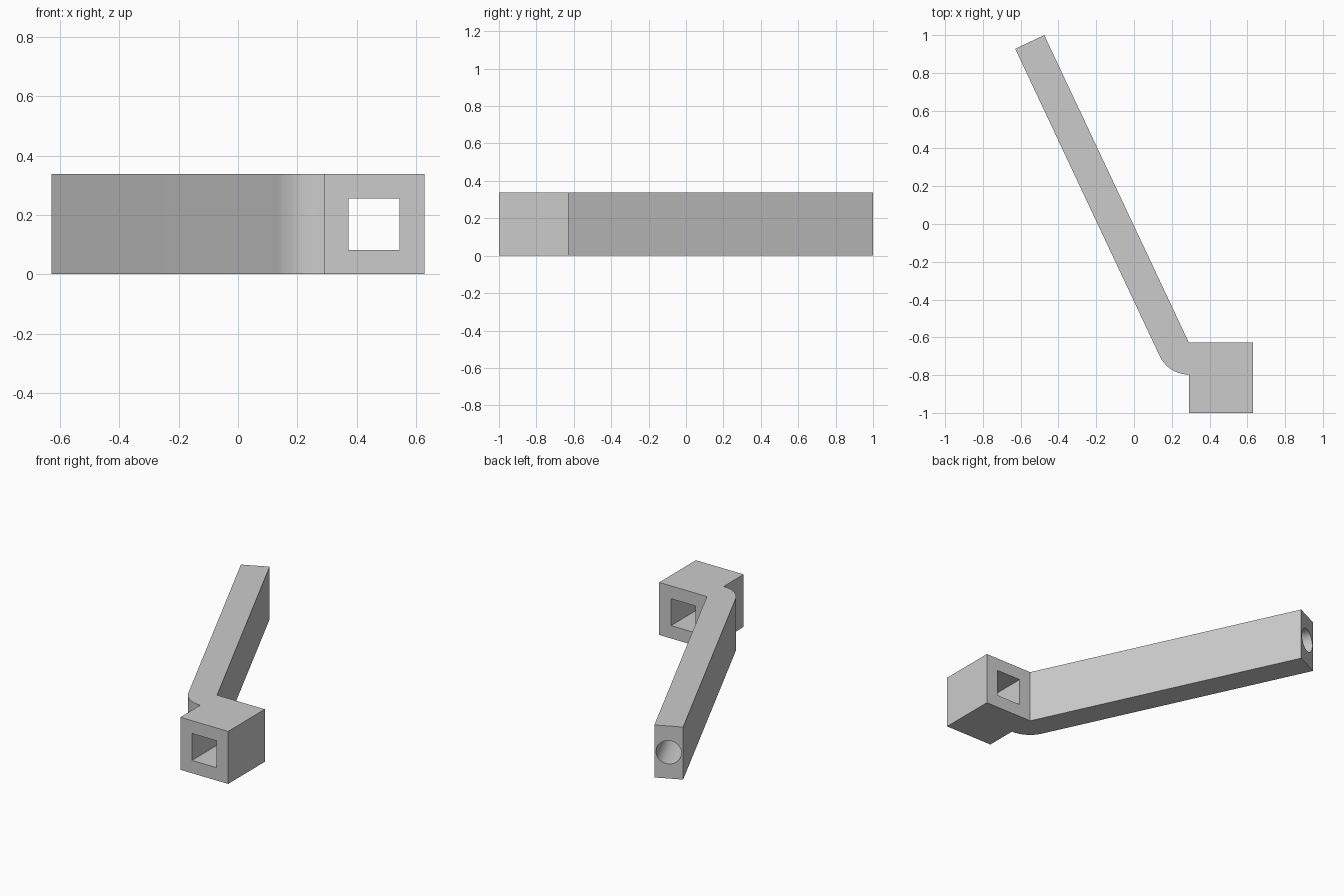
import bpy, bmesh, math
from mathutils import Vector, Matrix

cube = bpy.data.objects.get("Cube")
if cube:
    bpy.data.objects.remove(cube, do_unlink=True)

HEIGHT = 0.338
THICK = 0.17                       # arm thickness in plan
X0, X1 = 0.29, 0.63                # socket block sides
Y0, Y1 = -1.0, -0.627              # socket block front and back
MID = HEIGHT / 2

grey = bpy.data.materials.new("plain grey")
grey.use_nodes = True
colour = (0.6, 0.6, 0.6, 1)
grey.diffuse_color = colour
grey.node_tree.nodes["Principled BSDF"].inputs["Base Color"].default_value = colour


def make_object(name, bm):
    bmesh.ops.recalc_face_normals(bm, faces=bm.faces)
    mesh = bpy.data.meshes.new(name)
    bm.to_mesh(mesh)
    bm.free()
    mesh.materials.append(grey)
    obj = bpy.data.objects.new(name, mesh)
    bpy.context.collection.objects.link(obj)
    return obj


# Bracket outline: arm, rounded elbow and socket block in plan
elbow = Vector((X0, Y1))
inner_end = Vector((-0.475, 1.0))
along = (inner_end - elbow).normalized()
side = Vector((-along.y, along.x))
start = math.atan2(side.y, side.x)
sweep = -math.pi / 2 - start
sweep = (sweep + math.pi) % (2 * math.pi) - math.pi
STEPS = 20
outline = [elbow, inner_end, inner_end + side * THICK]
for i in range(STEPS + 1):
    a = start + sweep * i / STEPS
    outline.append(elbow + THICK * Vector((math.cos(a), math.sin(a))))
outline += [Vector(p) for p in ((X0, Y0), (X1, Y0), (X1, Y1))]

bm = bmesh.new()
base = bm.faces.new([bm.verts.new((p.x, p.y, 0)) for p in outline])
top = bmesh.ops.extrude_face_region(bm, geom=[base])["geom"]
bmesh.ops.translate(bm, vec=(0, 0, HEIGHT),
                    verts=[v for v in top if isinstance(v, bmesh.types.BMVert)])
bracket = make_object("bracket_arm_and_socket", bm)

# Square hole right through the socket block
bm = bmesh.new()
place = Matrix.Translation((0.459, (Y0 + Y1) / 2, MID)) @ Matrix.Diagonal((0.173, 0.6, 0.173, 1))
bmesh.ops.create_cube(bm, size=1, matrix=place)
square_cutter = make_object("square_hole_cutter", bm)

# Round bore in the far end of the arm
BORE_DEPTH = 0.5
end = inner_end + side * THICK / 2
bm = bmesh.new()
turn = Vector((along.x, along.y, 0)).to_track_quat("Z", "Y").to_matrix().to_4x4()
bmesh.ops.create_cone(bm, cap_ends=True, segments=48, radius1=0.075, radius2=0.075,
                      depth=BORE_DEPTH * 2,
                      matrix=Matrix.Translation((end.x, end.y, MID)) @ turn)
round_cutter = make_object("round_bore_cutter", bm)

# Cut the holes and drop the cutters
bpy.ops.object.select_all(action="DESELECT")
bpy.context.view_layer.objects.active = bracket
bracket.select_set(True)
for cutter in (square_cutter, round_cutter):
    cutter.hide_render = True
    mod = bracket.modifiers.new("hole", "BOOLEAN")
    mod.operation = "DIFFERENCE"
    mod.solver = "EXACT"
    mod.object = cutter
    bpy.ops.object.modifier_apply(modifier=mod.name)
    bpy.data.objects.remove(cutter, do_unlink=True)

bpy.ops.object.shade_smooth_by_angle(angle=math.radians(25))
